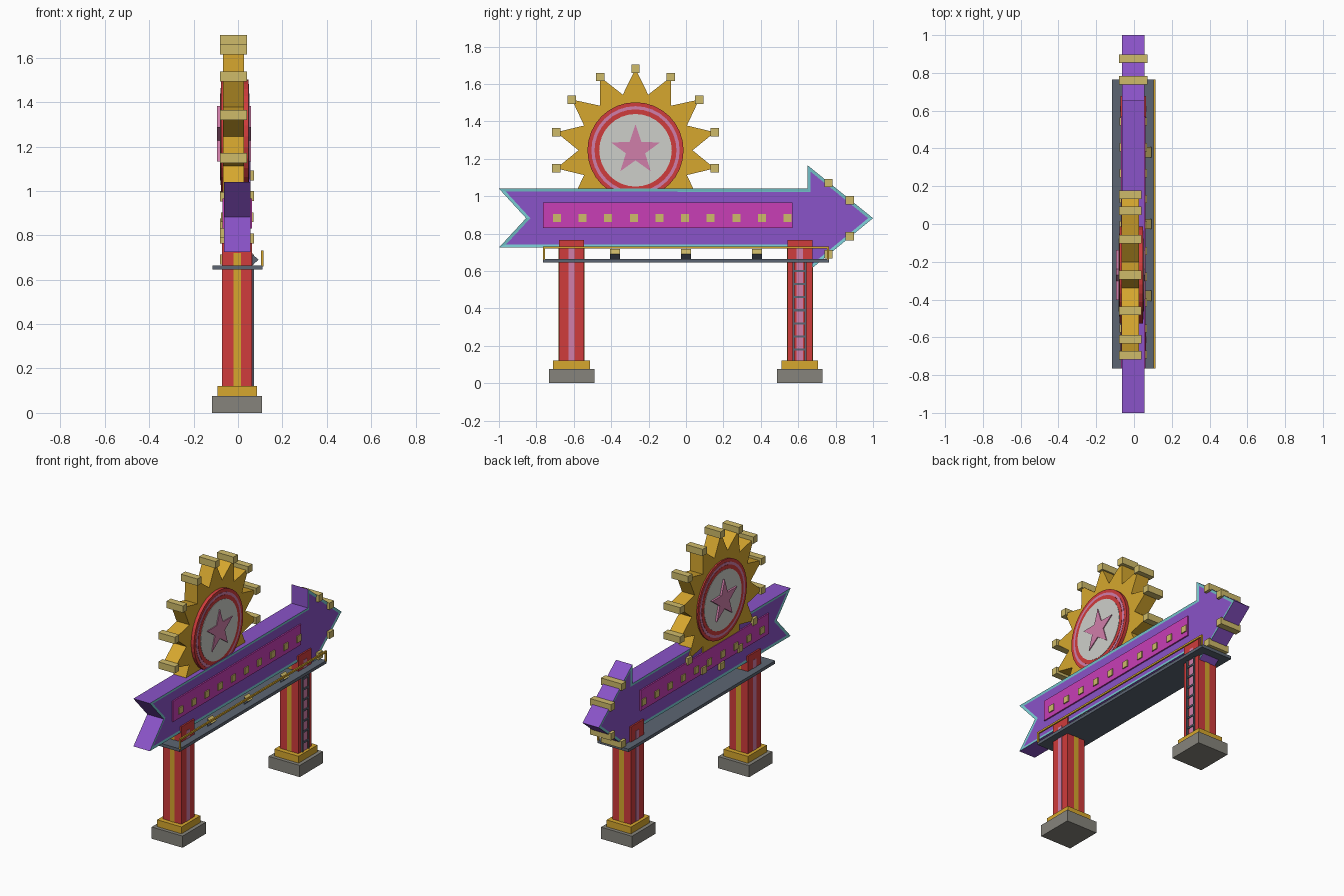
import bpy, bmesh
from math import sin, cos, pi

if "Cube" in bpy.data.objects:
    bpy.data.objects.remove(bpy.data.objects["Cube"])


def material(name, hex_code):
    srgb = [int(hex_code[i:i + 2], 16) / 255 for i in (0, 2, 4)]
    col = [c / 12.92 if c < 0.04 else ((c + 0.055) / 1.055) ** 2.4 for c in srgb] + [1]
    m = bpy.data.materials.new(name)
    m.use_nodes = True
    m.diffuse_color = col
    m.node_tree.nodes["Principled BSDF"].inputs["Base Color"].default_value = col
    return m


purple = material("purple", "8a53c8")
red = material("red", "d03c3c")
gold = material("gold", "d6a72e")
bulb = material("pale_gold", "cfbb6a")
pink = material("pink", "d07eaa")
magenta = material("magenta", "c83eb6")
teal = material("teal", "78c8d0")
stone = material("stone_grey", "86847c")
slate = material("slate", "5c6572")
white = material("off_white", "cecfca")

CX = -0.004  # centre plane of the sign and pillars


def finish(name, bm, *mats):
    bmesh.ops.recalc_face_normals(bm, faces=bm.faces)
    me = bpy.data.meshes.new(name)
    bm.to_mesh(me)
    bm.free()
    for m in mats:
        me.materials.append(m)
    ob = bpy.data.objects.new(name, me)
    bpy.context.collection.objects.link(ob)
    return ob


def prism_mesh(points, x0, x1):
    """Extrude a (y, z) outline from x0 to x1."""
    bm = bmesh.new()
    face = bm.faces.new([bm.verts.new((x0, y, z)) for y, z in points])
    ext = bmesh.ops.extrude_face_region(bm, geom=[face])
    moved = [v for v in ext["geom"] if isinstance(v, bmesh.types.BMVert)]
    bmesh.ops.translate(bm, verts=moved, vec=(x1 - x0, 0, 0))
    bmesh.ops.recalc_face_normals(bm, faces=bm.faces)
    return bm


def prism(name, points, x0, x1, mat):
    return finish(name, prism_mesh(points, x0, x1), mat)


def box(name, x, y, z, mat):
    """Box from (low, high) pairs on each axis."""
    outline = [(y[0], z[0]), (y[1], z[0]), (y[1], z[1]), (y[0], z[1])]
    return prism(name, outline, x[0], x[1], mat)


def around(c, size):
    return (c - size / 2, c + size / 2)


def ring(n, radii, cy, cz):
    """Points clockwise from the top, cycling through the radii."""
    return [(cy + radii[i % len(radii)] * sin(2 * pi * i / n),
             cz + radii[i % len(radii)] * cos(2 * pi * i / n)) for i in range(n)]


# Pillars with stepped bases and inlaid stripes
for side, y in (("front", -0.612), ("back", 0.609)):
    box(side + "_plinth", around(CX, 0.226), around(y, 0.243), (0, 0.077), stone)
    box(side + "_step", around(CX, 0.178), around(y, 0.196), (0.077, 0.122), gold)
    box(side + "_pillar", around(CX, 0.134), around(y, 0.135), (0.122, 0.765), red)
    box(side + "_pink_stripe", around(CX, 0.138), around(y, 0.034), (0.122, 0.72), pink)
    box(side + "_gold_stripe", around(CX, 0.034), around(y, 0.139), (0.122, 0.72), gold)

# Ladder on the back pillar
LADDER = 0.607
for y in (LADDER - 0.032, LADDER + 0.032):
    box("ladder_rail", (0.062, 0.072), around(y, 0.012), (0.077, 0.65), slate)
for i in range(8):
    box("ladder_rung", (0.062, 0.071), around(LADDER, 0.064), around(0.11 + i * 0.07, 0.011), slate)

# Walkway with handrail and floodlights
box("walkway", (-0.116, 0.11), (-0.765, 0.765), (0.645, 0.665), slate)
box("handrail", (0.104, 0.114), (-0.765, 0.765), (0.719, 0.731), gold)
for y in (-0.76, 0.76):
    box("handrail_post", (0.104, 0.114), around(y, 0.01), (0.66, 0.725), gold)
for y in (-0.38, 0, 0.38):
    bm = bmesh.new()
    loops = [[bm.verts.new((a, b, c)) for a, c in ((0.062, 0.718), (0.092, 0.69), (0.064, 0.664))]
             for b in around(y, 0.055)]
    for loop in loops:
        bm.faces.new(loop)
    for i in range(3):
        j = (i + 1) % 3
        f = bm.faces.new((loops[0][i], loops[0][j], loops[1][j], loops[1][i]))
        f.material_index = int(i == 0)
    finish("floodlight", bm, slate, bulb)

# Arrow board with a raised rim round each face
arrow = [(-1, 1.04), (0.65, 1.04), (0.65, 1.165), (1, 0.882),
         (0.65, 0.595), (0.65, 0.725), (-1, 0.725), (-0.855, 0.882)]
bm = prism_mesh(arrow, CX - 0.06, CX + 0.06)
for f in [f for f in bm.faces if abs(f.normal.x) > 0.9]:
    rim = bmesh.ops.inset_region(bm, faces=[f], thickness=0.016, use_even_offset=True)
    for r in rim["faces"]:
        r.material_index = 1
    bmesh.ops.translate(bm, verts=f.verts, vec=(-0.003 if f.normal.x > 0 else 0.003, 0, 0))
    # Lift the rim's inner edge back up so only the field is recessed
    step = bmesh.ops.inset_region(bm, faces=[f], thickness=0.001)
    for s in step["faces"]:
        s.material_index = 1
finish("arrow_board", bm, purple, teal)

# Lit message panel on both faces
box("message_panel", around(CX, 0.132), (-0.765, 0.57), (0.83, 0.965), magenta)
for i in range(10):
    box("panel_bulb", around(CX, 0.146), around(-0.69 + i * 0.137, 0.043), around(0.882, 0.043), bulb)
for y, z in ((0.762, 1.07), (0.875, 0.977), (0.875, 0.785), (0.762, 0.69)):
    box("arrowhead_bulb", around(CX, 0.152), around(y, 0.045), around(z, 0.045), bulb)

# Sunburst with a bulb on each ray
SY, SZ, RAYS = -0.27, 1.245, 14
prism("sunburst", ring(RAYS * 2, (0.435, 0.305), SY, SZ), -0.067, 0.026, gold)
for y, z in ring(RAYS, (0.435,), SY, SZ):
    box("ray_bulb", (-0.08, 0.04), around(y, 0.045), around(z, 0.045), bulb)

# Layered medallion, each layer slightly prouder than the last
layers = (("medallion_rim", 0.257, red, 0.0), ("medallion_ring", 0.236, pink, 0.0015),
          ("medallion_inner_rim", 0.219, red, 0.003), ("medallion_face", 0.194, white, 0.005))
for name, radius, mat, lift in layers:
    prism(name, ring(32, (radius,), SY, SZ), -0.076 - lift, 0.0475 + lift, mat)
prism("star", ring(10, (0.138, 0.054), SY, SZ), -0.094, 0.058, pink)
